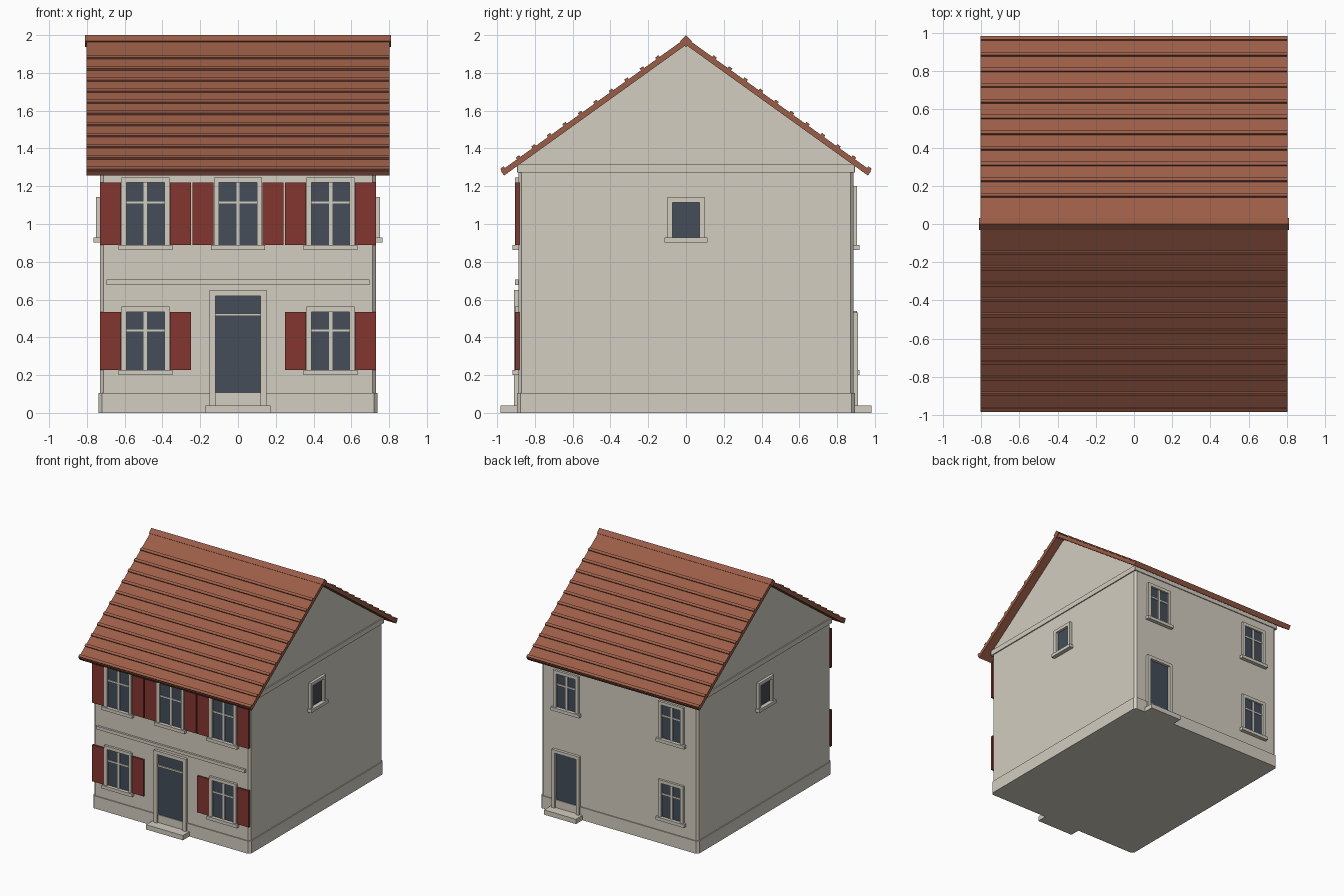
import bpy, bmesh, math
from mathutils import Matrix, Vector

if "Cube" in bpy.data.objects:
    bpy.data.objects.remove(bpy.data.objects["Cube"], do_unlink=True)


def material(name, rgb):
    m = bpy.data.materials.new(name)
    m.use_nodes = True
    color = (*rgb, 1)
    m.diffuse_color = color
    m.node_tree.nodes["Principled BSDF"].inputs["Base Color"].default_value = color
    return m


PLASTER = material("cream plaster", (0.65, 0.61, 0.53))
TILE = material("terracotta tile", (0.33, 0.11, 0.065))
PAINT = material("dark red paint", (0.23, 0.037, 0.031))
GLASS = material("slate blue glass", (0.058, 0.074, 0.098))

HALF_X, HALF_Y = 0.73, 0.887


def finish(name, bm, mat):
    bmesh.ops.recalc_face_normals(bm, faces=bm.faces)
    mesh = bpy.data.meshes.new(name)
    bm.to_mesh(mesh)
    bm.free()
    mesh.materials.append(mat)
    obj = bpy.data.objects.new(name, mesh)
    bpy.context.collection.objects.link(obj)
    return obj


def extrude(bm, points, offset):
    """Solid from a flat outline swept along an offset."""
    face = bm.faces.new([bm.verts.new(p) for p in points])
    new = bmesh.ops.extrude_face_region(bm, geom=[face])["geom"]
    moved = [g for g in new if isinstance(g, bmesh.types.BMVert)]
    bmesh.ops.translate(bm, verts=moved, vec=offset)


def roof_prism(bm, outline, half):
    extrude(bm, [(-half, y, z) for y, z in outline], Vector((2 * half, 0, 0)))


def chamfered_block(name, hx, hy, z0, z1, cut):
    corners = []
    for sx, sy in ((1, 1), (-1, 1), (-1, -1), (1, -1)):
        pair = [(sx * hx, sy * (hy - cut), z0), (sx * (hx - cut), sy * hy, z0)]
        corners += pair if sx * sy > 0 else pair[::-1]
    bm = bmesh.new()
    extrude(bm, corners, Vector((0, 0, z1 - z0)))
    return finish(name, bm, PLASTER)


def wall_part(name, boxes, side, mat):
    """Boxes (u0, u1, depth0, depth1, z0, z1) set on a wall; side counts quarter turns from the front."""
    wall = HALF_X if side % 2 else HALF_Y
    bm = bmesh.new()
    for u0, u1, d0, d1, z0, z1 in boxes:
        a, b = -wall - d0, -wall - d1
        extrude(bm, [(u0, a, z0), (u1, a, z0), (u1, b, z0), (u0, b, z0)],
                Vector((0, 0, z1 - z0)))
    bm.transform(Matrix.Rotation(side * math.pi / 2, 4, 'Z'))
    return finish(name, bm, mat)


def opening(name, side, u, half, z0, z1, border, depth, bars=()):
    """Glass pane with a raised surround and optional glazing bars."""
    outer, top = half + border, z1 + border
    wall_part(name + "_pane", [(u - half, u + half, -0.01, 0.002, z0, z1)], side, GLASS)
    wall_part(name + "_surround", [
        (u - outer, u - half, -0.01, depth, z0, top),
        (u + half, u + outer, -0.01, depth, z0, top),
        (u - half, u + half, -0.01, depth, z1, top)], side, PLASTER)
    if bars:
        wall_part(name + "_glazing_bars", bars, side, PLASTER)


def window(name, side, u, half, z0, z1, border=0.027, depth=0.019, cross=True, shutters=False):
    zc = z0 + 0.68 * (z1 - z0)
    bars = [(u - 0.009, u + 0.009, -0.005, 0.009, z0, z1),
            (u - half, u + half, -0.005, 0.008, zc - 0.006, zc + 0.006)] if cross else ()
    opening(name, side, u, half, z0, z1, border, depth, bars)
    w = half + border + 0.015
    wall_part(name + "_sill", [(u - w, u + w, -0.01, depth + 0.012, z0 - 0.027, z0)],
              side, PLASTER)
    if shutters:
        inner, outer = half + border + 0.003, half + border + 0.113
        wall_part(name + "_shutters", [(u - outer, u - inner, -0.005, 0.015, z0, z1),
                                       (u + inner, u + outer, -0.005, 0.015, z0, z1)],
                  side, PAINT)


def door(name, side, u, half, top, border, bars=()):
    opening(name, side, u, half, 0.04, top, border, 0.024, bars)
    w = half + border + 0.022
    wall_part(name + "_step", [(u - w, u + w, -0.01, 0.094, 0, 0.04)], side, PLASTER)


# House shell
chamfered_block("walls", HALF_X, HALF_Y, 0.0, 1.3, 0.017)
chamfered_block("plinth", HALF_X + 0.008, HALF_Y + 0.008, 0.0, 0.106, 0.019)
chamfered_block("eaves_band", HALF_X + 0.009, HALF_Y + 0.008, 1.272, 1.315, 0.002)

# Roof slopes, gable wall and tile courses
APEX, SLOPE, THICK = 1.948, 0.718, 0.03
angle = math.atan(SLOPE)
rise = THICK / math.cos(angle)
eave = 0.963
lip = eave + THICK * math.sin(angle)

bm = bmesh.new()
roof_prism(bm, [(-0.885, 1.29), (0.885, 1.29), (0.885, APEX - 0.885 * SLOPE),
                (0, APEX), (-0.885, APEX - 0.885 * SLOPE)], HALF_X)
finish("gable_wall", bm, PLASTER)

bm = bmesh.new()
roof_prism(bm, [(0, APEX), (eave, APEX - eave * SLOPE),
                (lip, APEX + rise - lip * SLOPE), (0, APEX + rise),
                (-lip, APEX + rise - lip * SLOPE), (-eave, APEX - eave * SLOPE)], 0.803)
finish("roof_slopes", bm, TILE)

bm = bmesh.new()
along = Vector((math.cos(angle), -math.sin(angle)))
up = Vector((math.sin(angle), math.cos(angle)))
for s in (-1, 1):
    for k in range(11):
        y = 0.148 + 0.082 * k
        c = Vector((y, APEX + rise - y * SLOPE))
        quad = [c + along * a + up * b for a, b in
                ((-0.011, -0.008), (0.011, -0.008), (0.011, 0.011), (-0.011, 0.011))]
        roof_prism(bm, [(s * p.x, p.y) for p in quad], 0.803)
finish("tile_courses", bm, TILE)

bm = bmesh.new()
roof_prism(bm, [(0, 2.0), (0.032, 1.968), (0, 1.936), (-0.032, 1.968)], 0.81)
finish("ridge_cap", bm, TILE)

# Front: side 0
for label, u in (("left", 0.49), ("middle", 0), ("right", -0.49)):
    window("front_upper_" + label + "_window", 0, u, 0.1, 0.89, 1.22, shutters=True)
    if u:
        window("front_lower_" + label + "_window", 0, u, 0.1, 0.227, 0.535, shutters=True)
door("front_door", 0, 0, 0.12, 0.62, 0.03, [(-0.12, 0.12, -0.005, 0.012, 0.512, 0.527)])
wall_part("belt_course", [(-0.695, 0.695, -0.01, 0.017, 0.678, 0.705)], 0, PLASTER)

# Gable sides: 1 and 3
for side, label in ((1, "left"), (3, "right")):
    window(label + "_gable_window", side, 0, 0.072, 0.928, 1.115,
           depth=0.023, cross=False)

# Back: side 2
for label, u in (("left", -0.49), ("right", 0.49)):
    window("back_upper_" + label + "_window", 2, u, 0.09, 0.89, 1.175)
window("back_lower_right_window", 2, 0.49, 0.09, 0.227, 0.513)
door("back_door", 2, -0.49, 0.1, 0.505, 0.027)
